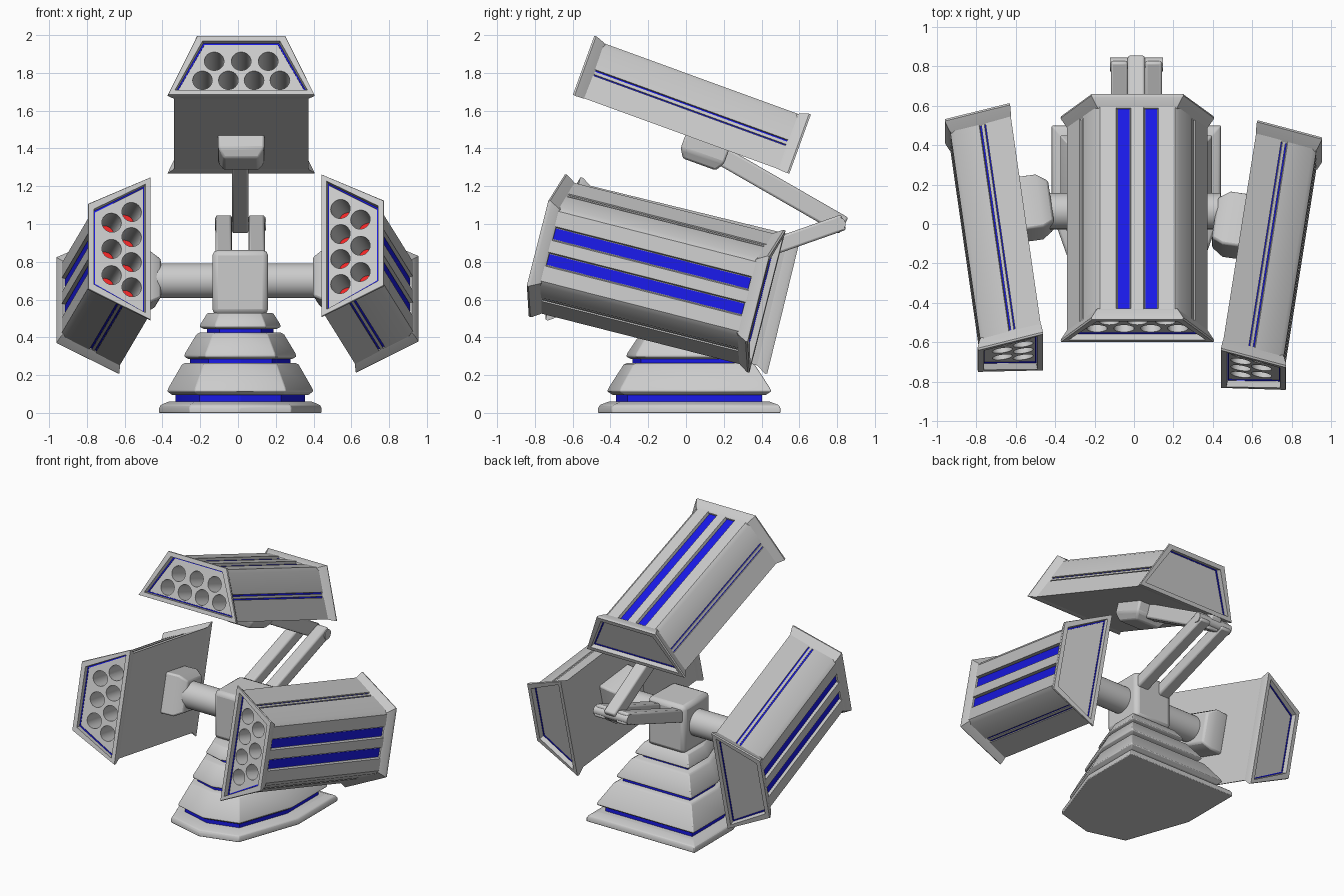
import bpy, bmesh
from math import radians, cos, sin, pi
from mathutils import Matrix, Vector

if "Cube" in bpy.data.objects:
    bpy.data.objects.remove(bpy.data.objects["Cube"])

CX = 0.012  # centre line of the turret


def material(name, rgb):
    m = bpy.data.materials.new(name)
    m.diffuse_color = (*rgb, 1)
    m.use_nodes = True
    m.node_tree.nodes["Principled BSDF"].inputs["Base Color"].default_value = m.diffuse_color
    return m


BLUE = material("blue_trim", (0.01, 0.01, 0.8))
RED = material("red_warhead", (0.9, 0.02, 0.02))


def finish(name, bm, mat=None, M=Matrix(), bevel=0):
    bmesh.ops.recalc_face_normals(bm, faces=bm.faces)
    me = bpy.data.meshes.new(name)
    bm.to_mesh(me)
    bm.free()
    ob = bpy.data.objects.new(name, me)
    ob.matrix_world = M
    bpy.context.collection.objects.link(ob)
    if mat:
        me.materials.append(mat)
    if bevel:
        b = ob.modifiers.new("soft_edges", 'BEVEL')
        b.width, b.segments, b.limit_method = bevel, 2, 'ANGLE'
    return ob


def loft(name, rings, mat=None, M=Matrix(), closed=False, bevel=0):
    """Skin a list of equal-length point rings; cap the ends unless closed."""
    bm = bmesh.new()
    vs = [[bm.verts.new(p) for p in r] for r in rings]
    n = len(vs[0])
    pairs = list(zip(vs, vs[1:])) + ([(vs[-1], vs[0])] if closed else [])
    for a, b in pairs:
        for i in range(n):
            j = (i + 1) % n
            bm.faces.new((a[i], a[j], b[j], b[i]))
    if not closed:
        bm.faces.new(vs[0])
        bm.faces.new(vs[-1])
    return finish(name, bm, mat, M, bevel)


def prism(name, pts, y0, y1, mat=None, M=Matrix()):
    return loft(name, [[(x, y, z) for x, z in pts] for y in (y0, y1)], mat, M)


def box(name, lo, hi, bevel=0.015, M=Matrix()):
    rect = [(lo[0], lo[1]), (hi[0], lo[1]), (hi[0], hi[1]), (lo[0], hi[1])]
    return loft(name, [[(x, y, z) for x, y in rect] for z in (lo[2], hi[2])], None, M, bevel=bevel)


def cylinders(name, centres, r, axis_rot, depth, seg=24, mat=None, M=Matrix()):
    bm = bmesh.new()
    for c in centres:
        bmesh.ops.create_cone(bm, cap_ends=True, segments=seg, radius1=r, radius2=r, depth=depth,
                              matrix=Matrix.Translation(c) @ axis_rot)
    return finish(name, bm, mat, M)


ALONG_X = Matrix.Rotation(pi / 2, 4, 'Y')
ALONG_Y = Matrix.Rotation(pi / 2, 4, 'X')


def cut(ob, cutter):
    mod = ob.modifiers.new("tubes", 'BOOLEAN')
    mod.object, mod.operation, mod.solver = cutter, 'DIFFERENCE', 'EXACT'
    bpy.context.view_layer.update()
    me = bpy.data.meshes.new_from_object(ob.evaluated_get(bpy.context.evaluated_depsgraph_get()))
    ob.modifiers.clear()
    ob.data = me


def trap(b, t, z0, z1, y):
    return [(-b, y, z0), (b, y, z0), (t, y, z1), (-t, y, z1)]


# ---- launcher pod: local y = length (front is -y), local z = away from mount
def pod(tag, M, mount_half, mount_depth):
    half = [(0.357, 0), (0.293, 0.13), (0.281, 0.124), (0.265, 0.157), (0.277, 0.163), (0.215, 0.29),
            (0.19, 0.31), (0.108, 0.31), (0.102, 0.29), (0.038, 0.29), (0.032, 0.31)]
    body = prism(tag + "_pod_body", half + [(-x, z) for x, z in reversed(half)], -0.565, 0.565, None, M)
    rims = {}
    for s, end in ((-1, "front"), (1, "back")):
        rims[end] = loft(f"{tag}_pod_{end}_rim", [
            trap(0.352, 0.2, 0.003, 0.305, s * 0.54), trap(0.36, 0.208, -0.002, 0.314, s * 0.552),
            trap(0.385, 0.228, -0.004, 0.328, s * 0.59), trap(0.39, 0.234, -0.004, 0.331, s * 0.6),
            trap(0.387, 0.231, -0.002, 0.329, s * 0.61), trap(0.35, 0.205, 0.025, 0.3, s * 0.61),
            trap(0.345, 0.2, 0.027, 0.297, s * 0.572)], None, M)
        # thin blue line round the recessed end plate
        loft(f"{tag}_pod_{end}_trim", [
            trap(0.346, 0.201, 0.026, 0.298, s * 0.570), trap(0.346, 0.201, 0.026, 0.298, s * 0.577),
            trap(0.335, 0.194, 0.033, 0.291, s * 0.577), trap(0.335, 0.194, 0.033, 0.291, s * 0.570)],
            BLUE, M, closed=True)
    # seven launch tubes with warheads at the bottom
    holes = [(x, 0.2) for x in (-0.143, 0, 0.143)] + [(x, 0.093) for x in (-0.205, -0.068, 0.068, 0.205)]
    cutter = cylinders(tag + "_tube_cutter", [(x, -0.43, z) for x, z in holes], 0.052, ALONG_Y, 0.3, 24, None, M)
    cutter.hide_render = True
    cut(body, cutter)
    cut(rims["front"], cutter)
    bpy.data.objects.remove(cutter)
    cylinders(tag + "_warheads", [(x, -0.284, z) for x, z in holes], 0.051, ALONG_Y, 0.016, 24, RED, M)
    # blue stripes on the top face and in the side grooves
    for s, side in ((-1, "a"), (1, "b")):
        prism(f"{tag}_stripe_{side}", [(s * x, z) for x, z in
              ((0.041, 0.285), (0.099, 0.285), (0.099, 0.294), (0.041, 0.294))], -0.55, 0.55, BLUE, M)
        prism(f"{tag}_side_line_{side}", [(s * x, z) for x, z in
              ((0.278, 0.122), (0.284, 0.126), (0.268, 0.159), (0.262, 0.155))], -0.55, 0.55, BLUE, M)
        prism(f"{tag}_side_slat_{side}", [(s * x, z) for x, z in
              ((0.273, 0.131), (0.286, 0.137), (0.279, 0.152), (0.266, 0.146))], -0.55, 0.55, None, M)
    # chamfered mounting block under the pod
    def square(h, z):
        return [(-h, 0.145 - h, z), (h, 0.145 - h, z), (h, 0.145 + h, z), (-h, 0.145 + h, z)]
    loft(tag + "_pod_mount", [square(mount_half, 0.01), square(mount_half, -mount_depth * 0.6),
                              square(mount_half * 0.76, -mount_depth)], None, M, bevel=0.012)


def pod_matrix(centre, yaw, pitch, roll_side):
    """roll_side: 0 = flat, +1 = top faces +x, -1 = top faces -x."""
    d = Vector((sin(yaw) * cos(pitch), cos(yaw) * cos(pitch), -sin(pitch)))
    u = Vector((0, -d.z, d.y)).normalized()
    z = u.copy() if roll_side == 0 else u.cross(d) * (-1 if d.cross(u).x > 0 else 1) * roll_side
    if roll_side and z.x * roll_side < 0:
        z = -z
    x = d.cross(z)
    return Matrix.Translation(centre) @ Matrix((x, d, z)).transposed().to_4x4()


pod("right", pod_matrix((0.537, -0.153, 0.738), radians(9), radians(14.1), 1), 0.14, 0.15)
pod("left", pod_matrix((-0.55, -0.065, 0.727), radians(-8.2), radians(13.6), -1), 0.14, 0.15)
pod("top", pod_matrix((0.017, -0.025, 1.478), 0, radians(20), 0), 0.122, 0.12)

# ---- stepped base: square back corners, faceted front
half_outline = [(0.43, 0.483), (0.43, 0.04), (0.27, -0.41)]
outline = half_outline + [(0, -0.483)] + [(-x, y) for x, y in reversed(half_outline)]


def tier(name, steps, mat=None, bevel=0):
    loft(name, [[(CX + x * s, 0.017 + y * s, z) for x, y in outline] for s, z in steps], mat, bevel=bevel)


tier("base_plate", [(1, 0), (1, 0.025), (0.98, 0.042), (0.88, 0.06)], bevel=0.005)
tier("base_lower_tier", [(0.84, 0.095), (0.9, 0.115), (0.88, 0.135), (0.72, 0.255), (0.68, 0.265)], bevel=0.005)
tier("base_middle_tier", [(0.64, 0.285), (0.69, 0.298), (0.68, 0.315), (0.54, 0.415), (0.5, 0.425)], bevel=0.005)
tier("base_upper_tier", [(0.45, 0.445), (0.5, 0.455), (0.49, 0.47), (0.41, 0.525), (0.39, 0.53)], bevel=0.005)
for i, (s, z0, z1) in enumerate(((0.8, 0.05, 0.1), (0.62, 0.255, 0.292), (0.41, 0.415, 0.452))):
    tier(f"base_blue_band_{i + 1}", [(s, z0), (s, z1)], BLUE)

# ---- hub block and axle carrying the side pods
box("hub_block", (CX - 0.148, -0.085, 0.52), (CX + 0.148, 0.215, 0.862), 0.03)
cylinders("axle", [(0, 0.065, 0.7)], 0.092, ALONG_X, 0.88, 32)


# ---- folding arm carrying the top pod
def link(name, p, q, x0, x1, w):
    """Bar in the y-z plane from p to q."""
    d = Vector((0, q[0] - p[0], q[1] - p[1]))
    z = d.normalized()
    x = Vector((1, 0, 0))
    M = Matrix.Translation((0, p[0], p[1])) @ Matrix((x, z.cross(x), z)).transposed().to_4x4()
    box(name, (x0, -w / 2, 0), (x1, w / 2, d.length), 0.012, M)


for s, side in ((-1, "left"), (1, "right")):
    xs = sorted((CX + s * 0.044, CX + s * 0.13))
    link(side + "_lower_arm", (0.08, 0.745), (0.835, 1.01), xs[0], xs[1], 0.085)
link("upper_arm", (0.835, 0.99), (0.13, 1.395), CX - 0.044, CX + 0.044, 0.1)
cylinders("elbow_pin", [(CX, 0.81, 1.0)], 0.035, ALONG_X, 0.27, 20)

bpy.ops.object.select_all(action='SELECT')
bpy.context.view_layer.objects.active = bpy.data.objects["hub_block"]
bpy.ops.object.shade_smooth_by_angle(angle=radians(30))
